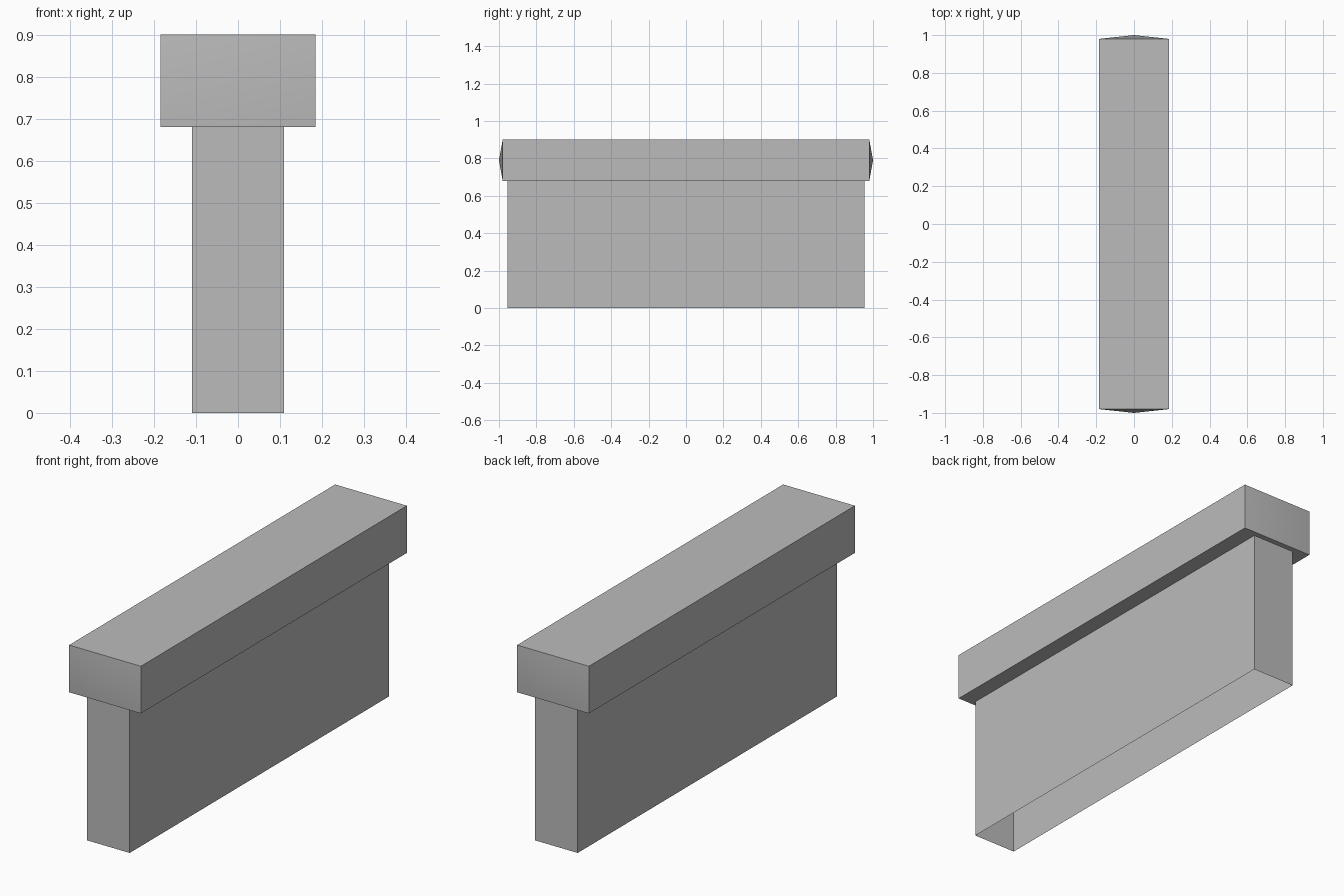
import bpy
import bmesh

cube = bpy.data.objects.get("Cube")
if cube:
    bpy.data.objects.remove(cube, do_unlink=True)

stone = bpy.data.materials.new("grey stone")
stone.use_nodes = True
grey = (0.5, 0.5, 0.5, 1)
stone.diffuse_color = grey
stone.node_tree.nodes["Principled BSDF"].inputs["Base Color"].default_value = grey


def box(name, half_x, half_y, bottom, top, shape):
    """Add a box, let shape() edit its mesh, and return the object."""
    bm = bmesh.new()
    bmesh.ops.create_cube(bm, size=2)
    for v in bm.verts:
        v.co.x *= half_x
        v.co.y *= half_y
        v.co.z = top if v.co.z > 0 else bottom
    bm.normal_update()
    shape(bm)
    mesh = bpy.data.meshes.new(name)
    bm.to_mesh(mesh)
    bm.free()
    mesh.materials.append(stone)
    obj = bpy.data.objects.new(name, mesh)
    bpy.context.collection.objects.link(obj)
    return obj


def open_ends(bm):
    # Hollow wall: no floor, and the cap closes the top
    caps = [f for f in bm.faces if abs(f.normal.z) > 0.9]
    bmesh.ops.delete(bm, geom=caps, context='FACES_ONLY')


def point_ends(bm):
    # Each end swells to a shallow central point
    ends = [f for f in bm.faces if abs(f.normal.y) > 0.9]
    for f in ends:
        side = f.normal.y
        poked = bmesh.ops.poke(bm, faces=[f])
        poked["verts"][0].co.y = side


wall = box("wall", 0.11, 0.955, 0, 0.68, open_ends)
coping = box("coping", 0.185, 0.98, 0.68, 0.9, point_ends)

# Soften only the shallow end points
bpy.ops.object.select_all(action='DESELECT')
coping.select_set(True)
bpy.context.view_layer.objects.active = coping
bpy.ops.object.shade_smooth_by_angle(angle=0.52)
